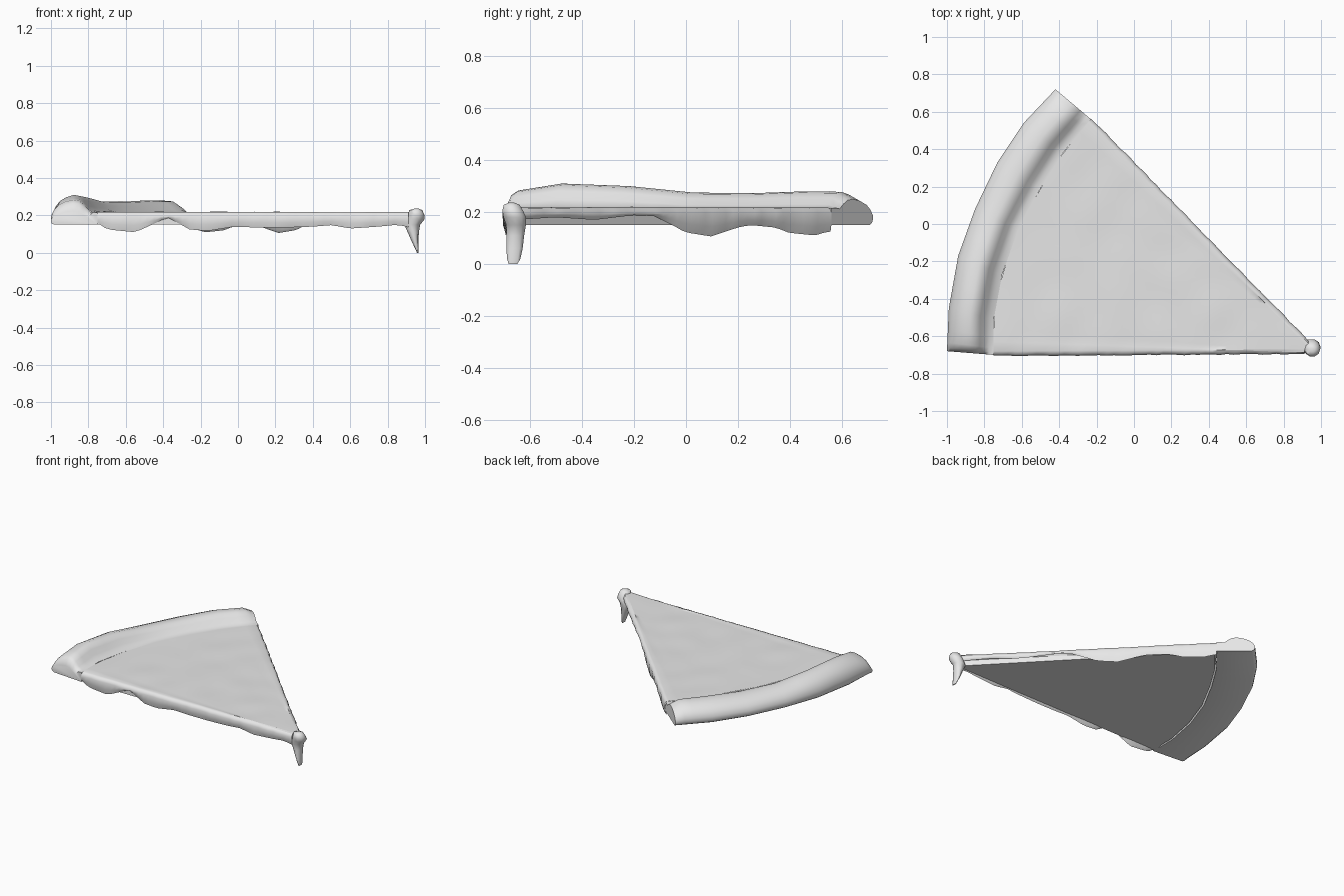
import bpy, bmesh, math, random
from mathutils import Vector, noise

if "Cube" in bpy.data.objects:
    bpy.data.objects.remove(bpy.data.objects["Cube"])

random.seed(4)
grey = bpy.data.materials.new("plain grey")
grey.diffuse_color = (0.8, 0.8, 0.8, 1)
grey.use_nodes = True
grey.node_tree.nodes["Principled BSDF"].inputs["Base Color"].default_value = grey.diffuse_color

TIP = Vector((0.99, -0.69))
OUTER = [(-1, -.68), (-.99, -.45), (-.94, -.17), (-.85, .08), (-.73, .33), (-.59, .54), (-.42, .72)]
INNER = [(-.75, -.70), (-.75, -.51), (-.705, -.27), (-.62, -.03), (-.5, .19), (-.38, .38), (-.23, .56)]


def along(pts, s):
    """Point on a polyline, s counted in segments."""
    i = max(0, min(int(s), len(pts) - 2))
    return Vector(pts[i]).lerp(Vector(pts[i + 1]), s - i)


def lookup(table, x):
    """Linear interpolation in (x, value) pairs."""
    if x <= table[0][0]:
        return table[0][1]
    for (a, p), (b, q) in zip(table, table[1:]):
        if x <= b:
            return p + (q - p) * (x - a) / (b - a)
    return table[-1][1]


def loft(name, rings, closed=True, caps=True, angle=40):
    """Skin a list of equal-length rings."""
    bm = bmesh.new()
    vs = [[bm.verts.new(p) for p in r] for r in rings]
    n = len(vs[0])
    for a, b in zip(vs, vs[1:]):
        for j in range(n if closed else n - 1):
            k = (j + 1) % n
            bm.faces.new((a[j], a[k], b[k], b[j]))
    if caps:
        bm.faces.new(vs[0])
        bm.faces.new(vs[-1])
    bmesh.ops.recalc_face_normals(bm, faces=bm.faces)
    if not closed:
        # an open sheet must face upward
        if sum(f.normal.z * f.calc_area() for f in bm.faces) < 0:
            bmesh.ops.reverse_faces(bm, faces=bm.faces)
    me = bpy.data.meshes.new(name)
    bm.to_mesh(me)
    bm.free()
    ob = bpy.data.objects.new(name, me)
    bpy.context.collection.objects.link(ob)
    me.materials.append(grey)
    bpy.ops.object.select_all(action='DESELECT')
    ob.select_set(True)
    bpy.context.view_layer.objects.active = ob
    bpy.ops.object.shade_smooth_by_angle(angle=math.radians(angle))
    return ob


# Crust: a rounded profile swept along the arc (fraction inward, share of height)
PROFILE = [(.08, 0), (.02, .08), (0, .2), (0, .38), (.06, .6), (.15, .78), (.3, .92), (.47, 1),
           (.6, .96), (.7, .82), (.8, .62), (.9, .5), (1, .44), (1, 0)]
HEIGHT = [(0, .225), (.08, .265), (.2, .283), (1, .31), (2, .30), (3, .275), (4, .273),
          (5, .28), (5.75, .278), (6, .25)]
rings = []
for s in [0, .08, .2, .5, 1, 1.5, 2, 2.5, 3, 3.5, 4, 4.5, 5, 5.5, 5.75, 5.9, 6]:
    o, i, h = along(OUTER, s), along(INNER, s), lookup(HEIGHT, s)
    ring = []
    for f, k in PROFILE:
        p = o.lerp(i, f)
        z = .15 + min(k * (h - .15), max(k * .16, .07) if f == 1 else 1)
        if f > .85 and k > 0:
            z = min(max(z, .216), .24)
        ring.append((p.x, p.y, z))
    rings.append(ring)
loft("crust", rings, angle=50)

# Dough base: thin wedge under the topping
outline = [along(INNER, s / 2) for s in range(13)] + [TIP - Vector((.04, -.01))]
mid = Vector((-.1, -.3))
outline = [p + (mid - p).normalized() * (.012 if 0 < n < 12 else .018) for n, p in enumerate(outline)]
outline[0].x = -.76
loft("dough_base", [[(p.x, p.y, z) for p in outline] for z in (.15, .208)], angle=30)

# Cheese: sheet narrowing to the tip, with edges hanging over both cut sides
FRONT_DRIP = [(-.75, .16), (-.7, .125), (-.63, .118), (-.55, .11), (-.46, .15), (-.38, .19),
              (-.32, .16), (-.26, .125), (-.16, .117), (-.02, .14), (.1, .135), (.25, .135),
              (.4, .14), (.5, .148), (.6, .13), (.75, .14), (.85, .15), (.95, .13)]
BACK_DRIP = [(-.65, .17), (-.5, .18), (-.35, .17), (-.2, .188), (-.12, .185), (-.05, .15),
             (0, .122), (.1, .106), (.2, .14), (.25, .15), (.35, .14), (.4, .12), (.5, .11), (.55, .125)]
FRONT_OUT, BACK_OUT = Vector((0, -1)), Vector((.71, .7))


def edge(p, out, dip):
    """Hanging rim from its hidden inside to the rounded top."""
    j = random.uniform(-.003, .003)
    rows = [(-.022, .185), (-.014, dip + .012), (-.004, dip), (.004 + j, dip * .6 + .08),
            (.005 + j, .195), (-.004 + j, .213), (-.02, .219)]
    return [(p.x + out.x * d, p.y + out.y * d, z) for d, z in rows]


STEPS, COLS = 44, 16
rings = []
for n in range(STEPS + 1):
    t = .955 * n / STEPS
    front, back = TIP.lerp(along(INNER, 0), 1 - t), TIP.lerp(along(INNER, 6), 1 - t)
    ring = edge(front, FRONT_OUT, lookup(FRONT_DRIP, front.x))
    for c in range(1, COLS):
        p = TIP.lerp(along(INNER, 6 * c / COLS), 1 - t)
        z = .217 + .005 * noise.noise(Vector((p.x * 5, p.y * 5, 0)))
        ring.append((p.x, p.y, z))
    ring += reversed(edge(back, BACK_OUT, lookup(BACK_DRIP, back.y)))
    rings.append(ring)
loft("cheese", rings, closed=False, caps=False, angle=60)

# Cheese drip: a lump on the tip with a long drop (x, y, z, radius x, radius y)
DROP = [(.955, -.672, .236, .012, .012), (.95, -.672, .228, .035, .032), (.953, -.668, .205, .043, .042),
        (.95, -.66, .18, .048, .046), (.932, -.655, .15, .042, .04), (.937, -.658, .11, .03, .036),
        (.947, -.661, .06, .018, .033), (.957, -.664, .02, .009, .027), (.961, -.667, 0, .004, .018)]
rings = [[(x + rx * math.cos(a), y + ry * math.sin(a), z)
          for a in [math.tau * k / 10 for k in range(10)]] for x, y, z, rx, ry in DROP]
loft("cheese_drip", rings, angle=60)
